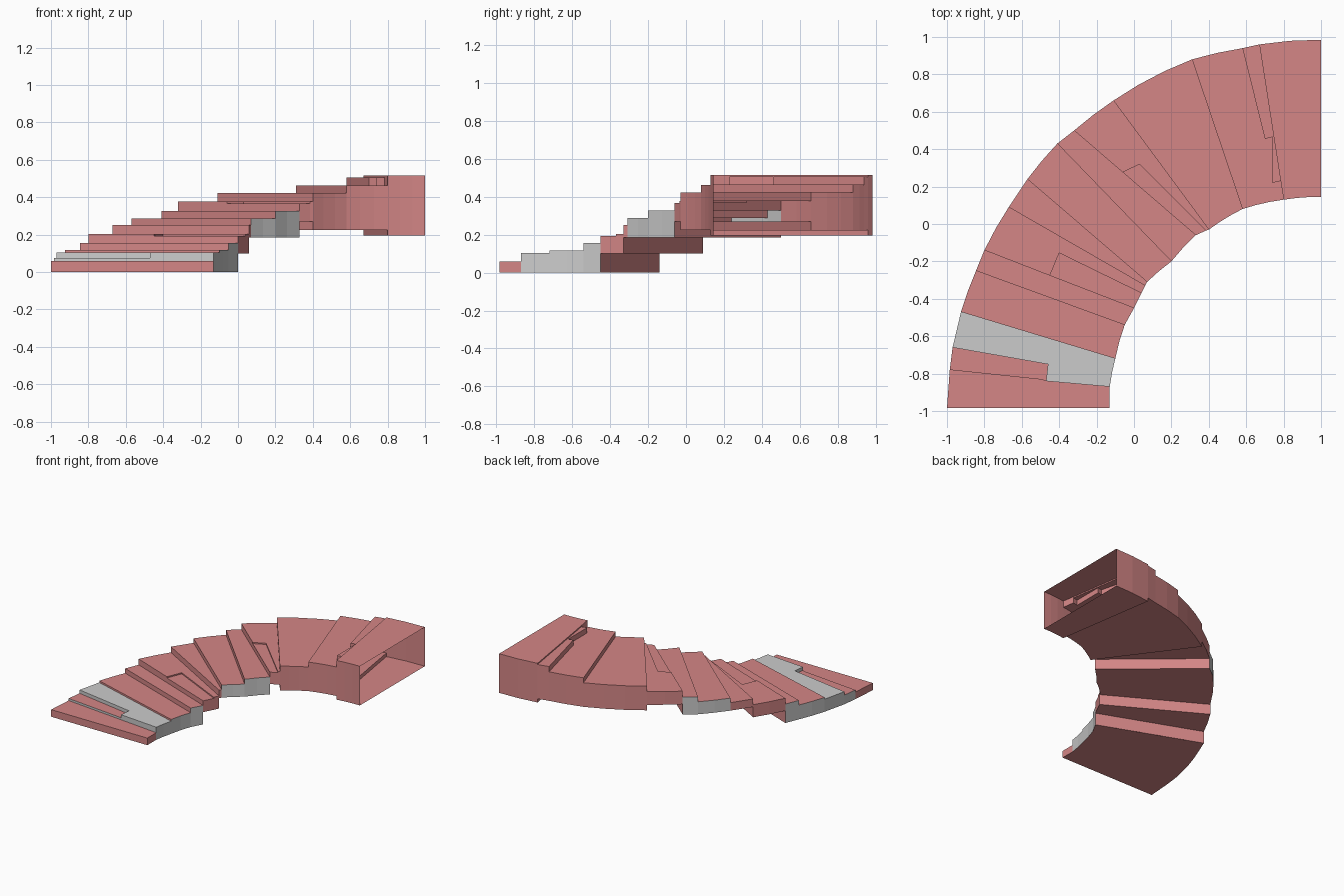
import bpy, bmesh, math
from mathutils import Vector

if "Cube" in bpy.data.objects:
    bpy.data.objects.remove(bpy.data.objects["Cube"])

CENTRE = Vector((1.0, -1.0))

pink = bpy.data.materials.new("rose_stone")
pink.diffuse_color = (0.66, 0.24, 0.24, 1)
pink.use_nodes = True
pink.node_tree.nodes["Principled BSDF"].inputs["Base Color"].default_value = pink.diffuse_color

# Each step: front edge from outer to inner side, tread height, underside height
STEPS = [
    ([(-1, -.985), (-.13, -.985)], .058, 0),
    ([(-.985, -.78), (-.13, -.87)], .075, 0),
    ([(-.97, -.66), (-.46, -.75), (-.47, -.84), (-.13, -.87)], .103, 0),
    ([(-.925, -.47), (-.10, -.72)], .117, 0),
    ([(-.845, -.25), (-.05, -.54)], .155, 0),
    ([(-.80, -.14), (-.45, -.276), (0, -.45)], .193, .10),
    ([(-.80, -.14), (-.45, -.276), (-.40, -.155), (.04, -.37)], .203, .10),
    ([(-.67, .09), (.06, -.33)], .25, .185),
    ([(-.57, .24), (.07, -.31)], .287, .185),
    ([(-.41, .43), (.20, -.20)], .327, .185),
    ([(-.32, .50), (-.06, .276), (.33, -.06)], .367, .27),
    ([(-.32, .50), (-.06, .276), (.03, .32), (.385, -.035)], .377, .27),
    ([(-.11, .66), (.40, -.03)], .422, .225),
    ([(.31, .88), (.58, .08)], .462, .225),
    ([(.58, .94), (.70, .455), (.74, .465), (.74, .22), (.784, .23), (.80, .13)], .505, .225),
    ([(.67, .96), (.784, .23), (.80, .13)], .515, .195),
]
END = [(1, .985), (1, .145)]
GREY_SIDES = {1, 2, 3, 4, 8, 9}
GREY_TREADS = {2}
GREY_RISERS = {1, 2}


def arc(a, b):
    """Points along the curved side between two step edges."""
    if a == b:
        return [a]
    pa, pb = Vector(a) - CENTRE, Vector(b) - CENTRE
    ta, tb = math.atan2(pa.y, pa.x), math.atan2(pb.y, pb.x)
    n = max(1, round(abs(tb - ta) / 0.07))
    pts = [a]
    for i in range(1, n):
        f = i / n
        t, r = ta + (tb - ta) * f, pa.length + (pb.length - pa.length) * f
        pts.append((CENTRE.x + r * math.cos(t), CENTRE.y + r * math.sin(t)))
    return pts + [b]


def add_face(bm, pts, facing, grey):
    f = bm.faces.new([bm.verts.new(p) for p in pts])
    f.normal_update()
    if f.normal.dot(facing) < 0:
        f.normal_flip()
    f.material_index = 1 if grey else 0


def add_wall(bm, line, z0, z1, facing, grey):
    for p, q in zip(line, line[1:]):
        n = Vector((q[1] - p[1], p[0] - q[0], 0))
        # keep the wall's side consistent along the whole line
        whole = Vector((line[-1][1] - line[0][1], line[0][0] - line[-1][0], 0))
        sign = 1 if whole.dot(facing) > 0 else -1
        add_face(bm, [(*p, z0), (*q, z0), (*q, z1), (*p, z1)], n * sign, grey)


def build_step(i):
    front, top, bottom = STEPS[i]
    back = STEPS[i + 1][0] if i + 1 < len(STEPS) else END
    outer, inner = arc(front[0], back[0]), arc(front[-1], back[-1])
    mid = (Vector(front[0]) + Vector(front[-1])) / 2 - CENTRE
    radial = Vector((mid.x, mid.y, 0))
    forward = Vector((mid.y, -mid.x, 0))
    bm = bmesh.new()

    # tread and underside outline, without stretches shared by both edges
    fa, ba = list(front), list(back)
    while len(fa) > 1 and len(ba) > 1 and fa[1] == ba[1] and fa[0] == ba[0]:
        fa.pop(0)
        ba.pop(0)
    while len(fa) > 1 and len(ba) > 1 and fa[-2] == ba[-2] and fa[-1] == ba[-1]:
        fa.pop()
        ba.pop()
    oa = outer if fa[0] == front[0] else [fa[0]]
    ia = inner if fa[-1] == front[-1] else [fa[-1]]
    loop = fa + ia[1:] + ba[::-1][1:] + oa[::-1][1:]
    outline = [p for k, p in enumerate(loop) if p != loop[k - 1]]
    add_face(bm, [(*p, top) for p in outline], Vector((0, 0, 1)), i in GREY_TREADS)
    add_face(bm, [(*p, bottom) for p in outline], Vector((0, 0, -1)), False)

    # curved sides
    add_wall(bm, outer, bottom, top, radial, i in GREY_SIDES)
    add_wall(bm, inner, bottom, top, -radial, i in GREY_SIDES)

    # riser up from the previous tread, and the break in the underside
    z_top = STEPS[i - 1][1] if i else bottom
    add_wall(bm, front, z_top, top, -forward if forward.y > 0 else forward, i in GREY_RISERS)
    if i and bottom != STEPS[i - 1][2]:
        low = STEPS[i - 1][2]
        back_dir = Vector((-forward.x, -forward.y, 0))
        add_wall(bm, [front[0], front[-1]], low, bottom,
                 back_dir if bottom > low else -back_dir, False)

    bmesh.ops.remove_doubles(bm, verts=bm.verts, dist=1e-5)
    mesh = bpy.data.meshes.new(f"stair_step_{i + 1:02d}")
    mesh.materials.append(pink)
    mesh.materials.append(None)  # plain grey stone
    bm.to_mesh(mesh)
    bm.free()
    bpy.context.collection.objects.link(bpy.data.objects.new(mesh.name, mesh))


for i in range(len(STEPS)):
    build_step(i)
